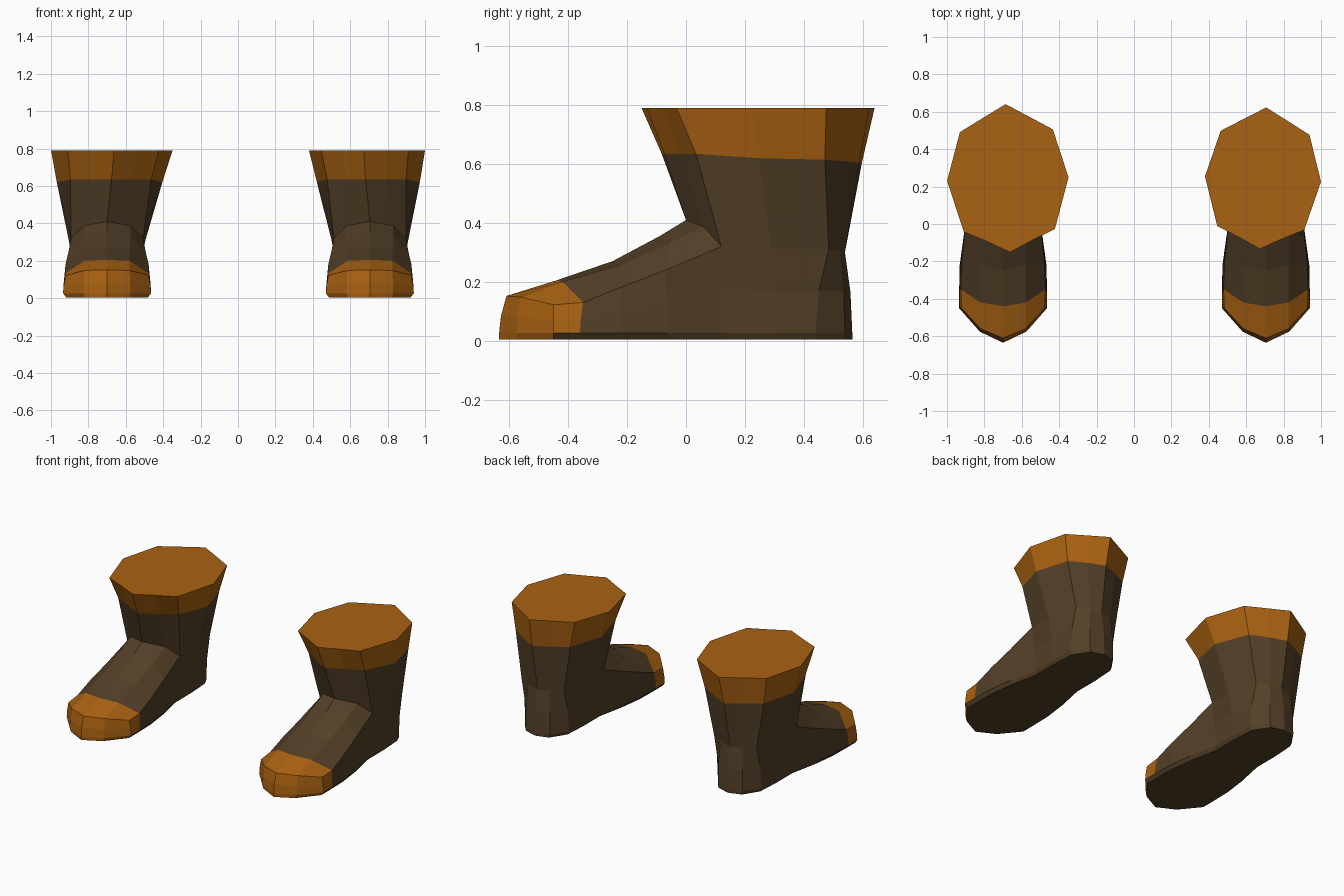
import bpy, bmesh, math
from mathutils import Vector, Matrix

if "Cube" in bpy.data.objects:
    bpy.data.objects.remove(bpy.data.objects["Cube"])


def material(name, color):
    m = bpy.data.materials.new(name)
    m.diffuse_color = (*color, 1)
    m.use_nodes = True
    m.node_tree.nodes["Principled BSDF"].inputs["Base Color"].default_value = m.diffuse_color
    return m


BROWN = material("dark_brown_leather", (0.085, 0.05, 0.02))
TAN = material("orange_tan_leather", (0.40, 0.122, 0.006))

# Half outline of the foot, toe to heel: floor x, y, then upper edge x, y, z
OUTLINE = [
    (0.0, -0.635, 0.0, -0.61, 0.152),
    (0.125, -0.575, 0.12, -0.56, 0.148),
    (0.235, -0.45, 0.222, -0.45, 0.122),
    (0.235, -0.36, 0.226, -0.35, 0.13),
    (0.232, -0.22, 0.222, -0.22, 0.182),
    (0.21, -0.06, 0.208, -0.07, 0.24),
    (0.17, 0.12, 0.192, 0.12, 0.32),
    (0.17, 0.29, 0.205, 0.29, 0.31),
    (0.16, 0.44, 0.155, 0.485, 0.31),
    (0.09, 0.54, 0.08, 0.525, 0.305),
    (0.0, 0.565, 0.0, 0.54, 0.30),
]
# Instep ridge and shoulder, toe cap seam back to the ankle crease
RIDGE = [(0, -0.44, 0.205), (0, -0.25, 0.27), (0, -0.09, 0.355), (0, 0, 0.41)]
SHOULDER = [(0.12, -0.42, 0.2), (0.122, -0.22, 0.258),
            (0.125, -0.05, 0.335), (0.125, 0.06, 0.387)]
# Half rings of the leg, front to back
SEAM = [(0, -0.08, 0.635), (0.11, -0.02, 0.635), (0.215, 0.04, 0.635),
        (0.28, 0.26, 0.62), (0.21, 0.485, 0.615), (0.1, 0.55, 0.61), (0, 0.595, 0.605)]
CUFF = [(0, -0.145, 0.79), (0.12, -0.085, 0.79), (0.24, -0.03, 0.79),
        (0.32, 0.24, 0.79), (0.245, 0.495, 0.79), (0.12, 0.567, 0.79), (0, 0.635, 0.79)]


def boot(name, x, lean, size, twist):
    bm = bmesh.new()
    pivot = Vector((0, 0.25, 0))
    turn = Matrix.Rotation(twist, 3, 'Z')

    def leg_point(p, amount):
        # leg widens, leans and twists slightly towards the cuff
        q = Vector(p) - pivot
        s = 1 + (size - 1) * amount
        q = turn @ Vector((q.x * s, q.y * s, q.z))
        return q + pivot + Vector((lean * amount, 0, 0))

    def face(verts, mat):
        f = bm.faces.new(verts)
        f.material_index = mat

    def strip(a, b, mat_rule):
        for i in range(len(a) - 1):
            face((a[i], a[i + 1], b[i + 1], b[i]), mat_rule(i))

    for side in (1, -1):
        def row(points, amount=0):
            out = []
            for px, py, pz in points:
                p = Vector((px * side, py, pz))
                out.append(bm.verts.new(leg_point(p, amount) if amount else p))
            return out

        # sole, bevelled edge and side walls
        floor = row([(o[0] * 0.93, o[1], 0.004) for o in OUTLINE])
        welt = row([(o[0], o[1], 0.026) for o in OUTLINE])
        wall = row([(o[0] * .75 + o[2] * .25, o[1] * .75 + o[3] * .25, o[4] * .55)
                    for o in OUTLINE])
        rim = row([o[2:] for o in OUTLINE])
        strip(floor, welt, lambda i: int(i < 2))
        strip(welt, wall, lambda i: int(i < 3))
        strip(wall, rim, lambda i: int(i < 3))
        face(floor, 0)

        # toe cap top
        ridge, shoulder = row(RIDGE), row(SHOULDER)
        face((rim[0], rim[1], shoulder[0], ridge[0]), 1)
        face((rim[1], rim[2], rim[3], shoulder[0]), 1)

        # instep
        strip(ridge, shoulder, lambda i: 0)
        strip(shoulder, rim[3:7], lambda i: 0)

        # shaft, cuff and closed top
        ankle = [ridge[3], shoulder[3]] + rim[6:]
        seam, cuff = row(SEAM, 0.55), row(CUFF, 1)
        strip(ankle, seam, lambda i: 0)
        strip(seam, cuff, lambda i: 1)
        face(cuff, 1)

    bmesh.ops.remove_doubles(bm, verts=bm.verts, dist=0.0005)
    bmesh.ops.recalc_face_normals(bm, faces=bm.faces)
    mesh = bpy.data.meshes.new(name)
    bm.to_mesh(mesh)
    bm.free()
    mesh.materials.append(BROWN)
    mesh.materials.append(TAN)
    ob = bpy.data.objects.new(name, mesh)
    ob.location.x = x
    bpy.context.collection.objects.link(ob)


boot("left_boot", -0.70, 0.025, 1.015, 0.03)
boot("right_boot", 0.705, -0.015, 0.97, -0.045)
